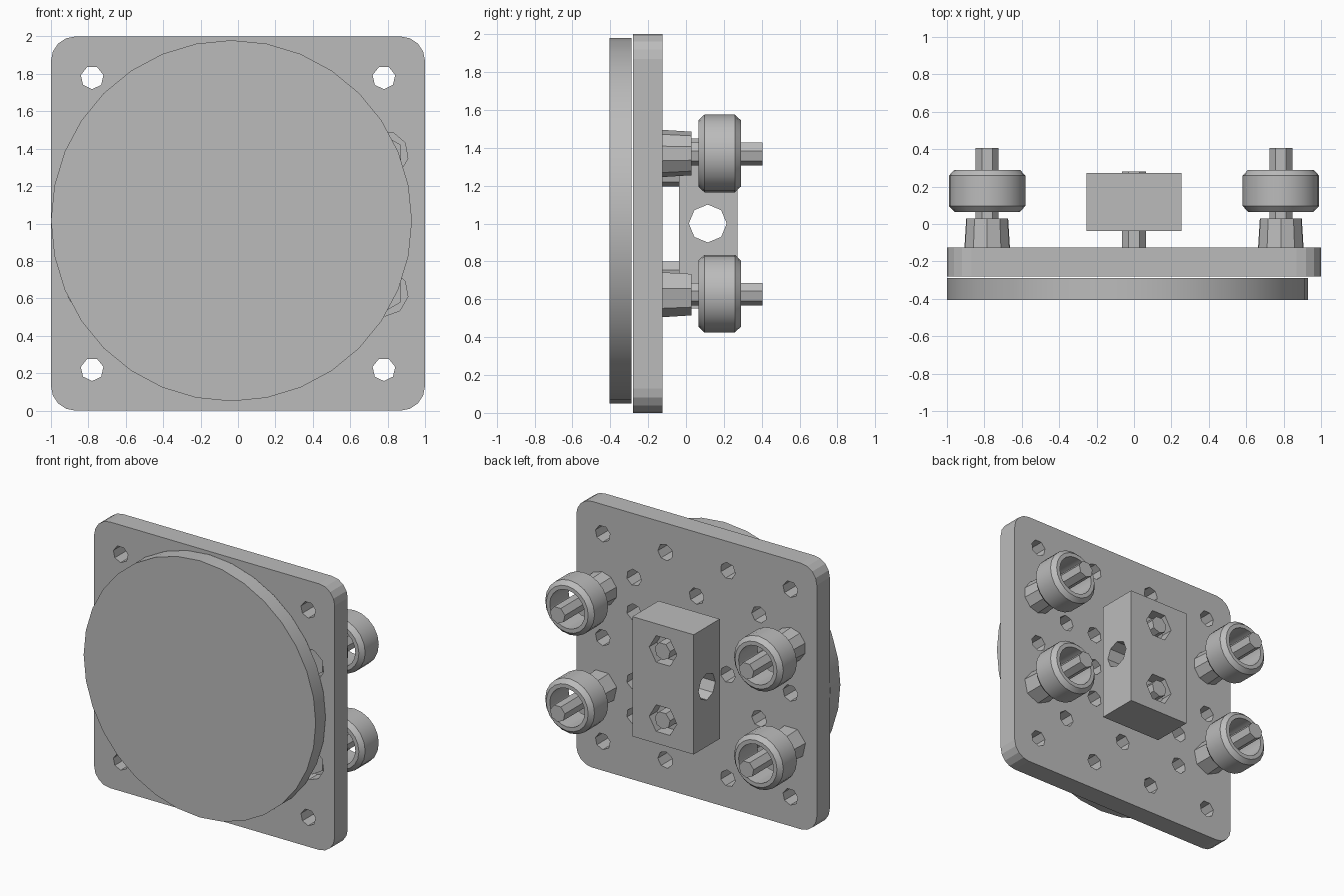
import bpy, bmesh, math
from mathutils import Matrix, Vector

cube = bpy.data.objects.get("Cube")
if cube:
    bpy.data.objects.remove(cube, do_unlink=True)

grey = bpy.data.materials.new("plain grey")
grey.use_nodes = True
grey.diffuse_color = (0.5, 0.5, 0.5, 1)
grey.node_tree.nodes["Principled BSDF"].inputs["Base Color"].default_value = (0.5, 0.5, 0.5, 1)

MID = 1.0                      # height of the plate centre
WHEEL_X, WHEEL_Z = 0.785, 0.37  # wheel offsets from the centre
NUT_Z = 0.26


def add_cyl(bm, x, z, y0, y1, r, sides, r_end=None, turn=0.0):
    """Cylinder or cone along y."""
    m = (Matrix.Translation((x, (y0 + y1) / 2, z))
         @ Matrix.Rotation(-math.pi / 2, 4, 'X') @ Matrix.Rotation(turn, 4, 'Z'))
    bmesh.ops.create_cone(bm, cap_ends=True, segments=sides, radius1=r,
                          radius2=r_end or r, depth=y1 - y0, matrix=m)


def add_box(bm, lo, hi):
    lo, hi = Vector(lo), Vector(hi)
    m = Matrix.Translation((lo + hi) / 2) @ Matrix.Diagonal((*(hi - lo), 1))
    bmesh.ops.create_cube(bm, size=1, matrix=m)


def finish(bm, name, smooth=False):
    bmesh.ops.recalc_face_normals(bm, faces=bm.faces)
    mesh = bpy.data.meshes.new(name)
    bm.to_mesh(mesh)
    bm.free()
    ob = bpy.data.objects.new(name, mesh)
    bpy.context.collection.objects.link(ob)
    mesh.materials.append(grey)
    if smooth:
        select(ob)
        bpy.ops.object.shade_smooth_by_angle(angle=math.radians(32))
    return ob


def select(ob):
    bpy.ops.object.select_all(action='DESELECT')
    ob.select_set(True)
    bpy.context.view_layer.objects.active = ob


def cut(ob, cutter_bm):
    """Subtract the cutter shapes and discard them."""
    cutter = finish(cutter_bm, "cutter")
    cutter.hide_render = True
    select(ob)
    mod = ob.modifiers.new("holes", 'BOOLEAN')
    mod.operation = 'DIFFERENCE'
    mod.solver = 'EXACT'
    mod.object = cutter
    bpy.ops.object.modifier_apply(modifier=mod.name)
    bpy.data.objects.remove(cutter, do_unlink=True)


# Mounting plate with rounded corners
bm = bmesh.new()
add_box(bm, (-1, -0.28, 0), (1, -0.125, 2))
corners = [e for e in bm.edges if abs(e.verts[0].co.y - e.verts[1].co.y) > 0.1]
bmesh.ops.bevel(bm, geom=corners, offset=0.13, segments=4, profile=0.5, affect='EDGES')
plate = finish(bm, "mounting_plate")

# Hole grid and bolt head pockets
step = 0.26
grid = [(i, j) for i in (-3, -1, 1, 3) for j in (-3, 3)]
grid += [(i, j) for i in (-2, 0, 2) for j in (-2, 2)]
grid += [(i, j) for i in (-2, 2) for j in (-1, 1)]
grid += [(i, 0) for i in (-3, -1, 1, 3)] + [(1, 1), (1, -1)]
bm = bmesh.new()
for i, j in grid:
    add_cyl(bm, i * step, MID + j * step, -0.4, 0, 0.062, 7, turn=0.3 * i)
for sx in (-1, 1):
    for sz in (-1, 1):
        add_cyl(bm, sx * WHEEL_X, MID + sz * WHEEL_Z, -0.4, -0.18, 0.125, 9)
cut(plate, bm)

# Round front disc
bm = bmesh.new()
add_cyl(bm, -0.035, 1.015, -0.405, -0.288, 0.965, 32)
finish(bm, "front_disc", True)

# Clamp block with cross bore and nut pockets
bm = bmesh.new()
add_box(bm, (-0.255, -0.037, MID - 0.45), (0.255, 0.273, MID + 0.45))
block = finish(bm, "clamp_block")
bm = bmesh.new()
bore = Matrix.Translation((0, 0.115, MID)) @ Matrix.Rotation(math.pi / 2, 4, 'Y')
bmesh.ops.create_cone(bm, cap_ends=True, segments=8, radius1=0.1, radius2=0.1,
                      depth=1, matrix=bore)
for sz in (-1, 1):
    add_cyl(bm, 0, MID + sz * NUT_Z, 0.18, 0.4, 0.115, 6, turn=math.pi / 6)
cut(block, bm)

# Block bolts
for sz, place in ((-1, "lower"), (1, "upper")):
    bm = bmesh.new()
    add_cyl(bm, 0, MID + sz * NUT_Z, -0.2, 0.28, 0.065, 7)
    finish(bm, place + "_block_bolt")


def wheel(x, z, name):
    """Hollow ring with chamfered rims, turned about y."""
    bm = bmesh.new()
    profile = [(0.145, 0.065), (0.175, 0.065), (0.205, 0.097),
               (0.205, 0.258), (0.175, 0.29), (0.145, 0.29)]
    verts = [bm.verts.new((r, y, 0)) for r, y in profile]
    edges = [bm.edges.new((a, b)) for a, b in zip(verts, verts[1:] + verts[:1])]
    bmesh.ops.spin(bm, geom=verts + edges, cent=(0, 0, 0), axis=(0, 1, 0),
                   angle=math.tau, steps=20, use_merge=False)
    bmesh.ops.remove_doubles(bm, verts=bm.verts, dist=0.0005)
    bmesh.ops.translate(bm, verts=bm.verts, vec=(x, 0, z))
    finish(bm, name, True)


# Four wheel assemblies: spacer, bolt with head, wheel
for sx, side in ((-1, "right"), (1, "left")):
    for sz, level in ((-1, "lower"), (1, "upper")):
        x, z, tag = sx * WHEEL_X, MID + sz * WHEEL_Z, level + "_" + side
        wheel(x, z, tag + "_wheel")
        bm = bmesh.new()
        add_cyl(bm, x, z, -0.13, 0.03, 0.125, 10 if sz > 0 else 7, r_end=0.115)
        finish(bm, tag + "_spacer")
        bm = bmesh.new()
        add_cyl(bm, x, z, -0.24, 0.405, 0.063, 7)
        add_cyl(bm, x, z, -0.24, -0.17, 0.1, 6)
        finish(bm, tag + "_bolt")
